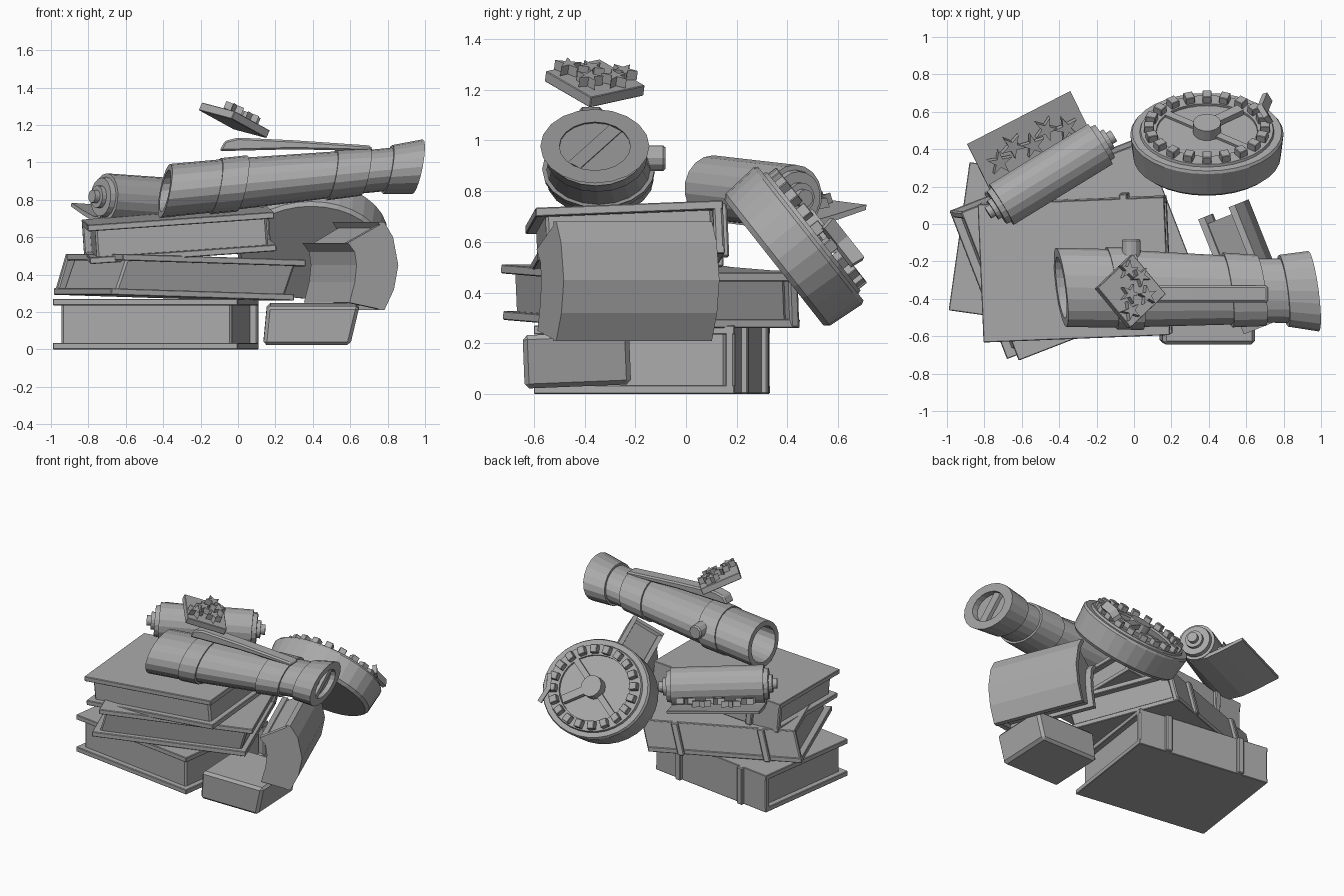
import bpy, bmesh
from math import pi, sin, cos
from mathutils import Matrix, Vector, Euler

cube = bpy.data.objects.get("Cube")
if cube:
    bpy.data.objects.remove(cube)

grey = bpy.data.materials.new("plain_grey")
grey.use_nodes = True
grey.diffuse_color = (0.4, 0.4, 0.4, 1)
grey.node_tree.nodes["Principled BSDF"].inputs["Base Color"].default_value = (0.4, 0.4, 0.4, 1)


def place(loc, rot=(0, 0, 0)):
    return Matrix.Translation(loc) @ Euler(rot).to_matrix().to_4x4()


def axes(loc, x, y, z):
    m = Matrix((x, y, z)).transposed().to_4x4()
    m.translation = loc
    return m


def finish(name, bm, matrix, bevel=0.0):
    bmesh.ops.recalc_face_normals(bm, faces=bm.faces)
    if bevel:
        bmesh.ops.bevel(bm, geom=bm.edges[:], offset=bevel, segments=1, affect='EDGES')
    bm.transform(matrix)
    mesh = bpy.data.meshes.new(name)
    bm.to_mesh(mesh)
    bm.free()
    mesh.materials.append(grey)
    obj = bpy.data.objects.new(name, mesh)
    bpy.context.collection.objects.link(obj)
    return obj


def box(name, base, loc, size, bevel=0.0, rot=(0, 0, 0), slide=(0, 0)):
    """Box whose underside can slide sideways."""
    bm = bmesh.new()
    bmesh.ops.create_cube(bm, size=1, matrix=Matrix.Diagonal((*size, 1)))
    bmesh.ops.translate(bm, vec=(*slide, 0), verts=[v for v in bm.verts if v.co.z < 0])
    return finish(name, bm, base @ place(loc, rot), bevel)


def lathe(name, base, profile, sides):
    """Revolve (along, radius) points around local x."""
    bm = bmesh.new()
    verts = [bm.verts.new((a, 0, r)) for a, r in profile]
    edges = [bm.edges.new(p) for p in zip(verts, verts[1:])]
    bmesh.ops.spin(bm, geom=verts + edges, axis=(1, 0, 0), cent=(0, 0, 0),
                   angle=2 * pi, steps=sides)
    bmesh.ops.remove_doubles(bm, verts=bm.verts, dist=0.0005)
    return finish(name, bm, base)


def prism(name, base, outline, depth, bevel=0.0):
    """Extrude an xy outline along local z, centred."""
    bm = bmesh.new()
    low, high = ([bm.verts.new((x, y, s * depth / 2)) for x, y in outline] for s in (-1, 1))
    bm.faces.new(low)
    bm.faces.new(high)
    for i in range(len(outline)):
        bm.faces.new((low[i - 1], low[i], high[i], high[i - 1]))
    return finish(name, bm, base, bevel)


def star(name, base, x, y, z, radius, turn):
    pts = [(r * cos(turn + i * pi / 5), r * sin(turn + i * pi / 5))
           for i in range(10) for r in [radius if i % 2 == 0 else radius * 0.36]]
    prism(name, base @ place((x, y, z)), pts, 0.04)


# Stacked books: covers, pages, spine at the back and two raised bands
def book(name, loc, rot, w, d, h, slide=(0, 0)):
    base = place(loc, rot)
    t = 0.035
    box(name + "_upper_cover", base, (0, 0, (h - t) / 2), (w, d, t), 0.004)
    box(name + "_lower_cover", base, (*slide, (t - h) / 2), (w, d, t), 0.004)
    box(name + "_pages", base, (0, 0, 0), (w - 0.08, d - 0.08, h - t), 0.012, slide=slide)
    box(name + "_spine", base, (0, d / 2 - 0.02, 0), (w, 0.04, h), 0.008, slide=slide)
    for side in (-1, 1):
        box(name + "_band", base, (side * w * 0.28, d / 2, 0), (0.045, 0.05, h), 0.006, slide=slide)


book("bottom_book", (-0.44, -0.135, 0.135), (0, 0, -0.14), 1.0, 0.8, 0.27)
book("middle_book", (-0.283, -0.145, 0.385), (0, 0.03, 0.37), 1.05, 0.85, 0.22, (-0.05, 0.03))
book("top_book", (-0.315, -0.24, 0.61), (0.04, -0.07, 0.04), 1.0, 0.74, 0.21)

# Book bent into an arc, standing on end against the stack
bend = axes((0.735, -0.175, 0.45), (0.93, 0.37, 0), (0, 0, 1), (0.37, -0.93, 0))
outer = [(-0.08, 0.23), (-0.03, 0.15), (0, 0), (-0.025, -0.13), (-0.08, -0.24)]
inner = [(-0.29, 0.12), (-0.25, 0.07), (-0.24, 0), (-0.25, -0.09), (-0.28, -0.2)]


def shift(points, dx, squeeze=1.0):
    return [(x + dx, y * squeeze) for x, y in points]


prism("bent_book_outer_cover", bend, outer + shift(outer, -0.035)[::-1], 0.66)
prism("bent_book_inner_cover", bend, inner + shift(inner, 0.035)[::-1], 0.66)
prism("bent_book_pages", bend, shift(outer, -0.02, 0.86) + shift(inner, 0.02, 0.86)[::-1], 0.58)
prism("bent_book_spine", bend @ place((0, 0, 0.31)), outer + inner[::-1], 0.04)

# Slanted block in front
prism("front_block", place((0, -0.425, 0), (pi / 2 + 0.04, 0, 0)),
      [(0.135, 0.03), (0.6, 0.03), (0.65, 0.24), (0.155, 0.24)], 0.42, 0.018)

# Spyglass: flattened, slightly skewed tube
tube = axes((0, -0.345, 0.885), (1, -0.015, 0.096), (-0.13, 1, 0), (0.13, 0, 0.68))
lathe("spyglass_tube", tube, [
    (-0.2, 0), (-0.2, 0.155), (-0.39, 0.165), (-0.39, 0.212), (-0.12, 0.21), (-0.12, 0.22),
    (0.02, 0.222), (0.02, 0.205), (0.5, 0.185), (0.5, 0.2), (0.68, 0.19), (0.68, 0.172),
    (0.8, 0.172), (0.8, 0.192), (0.96, 0.215), (0.96, 0.14), (0.92, 0.14), (0.92, 0)], 20)
box("spyglass_end_bar", tube, (0.93, 0, 0), (0.03, 0.06, 0.27), 0, (-0.65, 0, 0))
prism("spyglass_rod", place((0, -0.375, 0), (pi / 2, 0, 0)),
      [(-0.1, 1.06), (-0.07, 1.115), (0.0, 1.132), (0.3, 1.118), (0.71, 1.09), (0.72, 1.06), (0.3, 1.07)],
      0.09, 0.01)
lathe("spyglass_knob", place((-0.015, -0.2, 0.93), (0, 0, pi / 2)),
      [(0, 0), (0, 0.05), (0.11, 0.05), (0.12, 0.042), (0.12, 0)], 12)

# Tilted square plaque with stars, above the spyglass
u, v = Vector((0.2, 0.19, -0.11)).normalized(), Vector((-0.2, 0.19, 0.06)).normalized()
n = u.cross(v).normalized()
plaque = axes((-0.02, -0.36, 1.225), u, n.cross(u), n)
box("star_plaque", plaque, (0, 0, 0), (0.28, 0.28, 0.045), 0.003)
for i, (x, y) in enumerate(((-0.09, -0.07), (-0.03, 0.0), (0.04, -0.07), (0.08, 0.03), (0.05, 0.1))):
    star("plaque_star", plaque, x, y, 0.045, 0.055, i * 0.5)

# Rolled scroll with end knobs and an unrolled sheet bearing stars
scroll = place((-0.445, 0.265, 0.795), (0, 0.06, 0.55))
half = [(0.05, 0.128), (0.31, 0.128), (0.31, 0.108), (0.34, 0.103), (0.34, 0.06),
        (0.365, 0.06), (0.365, 0.035), (0.395, 0.035), (0.395, 0)]
lathe("scroll_roll", scroll, [(-a, r) for a, r in reversed(half)] + half, 18)
flat = place((-0.45, 0.25, 0.79), (0, 0.06, 0.475))
sheet = flat @ Matrix(((0, 0, 1, 0), (1, 0, 0, 0), (0, 1, 0, 0), (0, 0, 0, 1)))
prism("scroll_sheet", sheet, [(-0.02, -0.125), (0.1, -0.12), (0.2, -0.095), (0.36, -0.045),
                              (0.36, -0.025), (0.2, -0.07), (0.1, -0.095), (-0.02, -0.105)], 0.62)
for i in range(5):
    slope = flat @ place((-0.2 + i * 0.1, 0.2 + 0.045 * (i % 2), -0.04), (0.35, 0, 0))
    star("sheet_star", slope, 0, 0, 0.015, 0.07, i * 0.7)

# Large oval compass: body, raised rim, teeth, hub and hands
compass = axes((0.39, 0.425, 0.58), (-1, 0, 0), (0, -0.62, 0.785), (0, 0.785, 0.62))
oval = compass @ Matrix.Diagonal((1, 0.84, 1, 1)) @ Matrix.Rotation(-pi / 2, 4, 'Y')
lathe("compass_body", oval, [(-0.1, 0), (-0.1, 0.375), (-0.08, 0.395), (0.07, 0.41), (0.085, 0.4),
                             (0.085, 0.36), (0.1, 0.355), (0.1, 0.27), (0.085, 0.27), (0.085, 0)], 32)
for i in range(20):
    a = i * pi / 10
    box("compass_tooth", compass, (0.31 * cos(a), 0.262 * sin(a), 0.115), (0.055, 0.05, 0.05), 0.003, (0, 0, a))
lathe("compass_hub", compass @ Matrix.Rotation(-pi / 2, 4, 'Y'),
      [(0.08, 0), (0.08, 0.075), (0.15, 0.075), (0.15, 0)], 14)
box("compass_needle", compass, (0.0, 0.0, 0.09), (0.52, 0.04, 0.02), 0, (0, 0, -0.6))
box("compass_hand", compass, (-0.1, -0.08, 0.125), (0.2, 0.055, 0.035), 0, (0, 0, 0.65))
for y, turn in ((-0.06, 0.35), (-0.15, -0.25)):
    box("compass_tag", compass, (-0.31, y, 0.16), (0.03, 0.11, 0.06), 0, (0, 0.5, turn))
